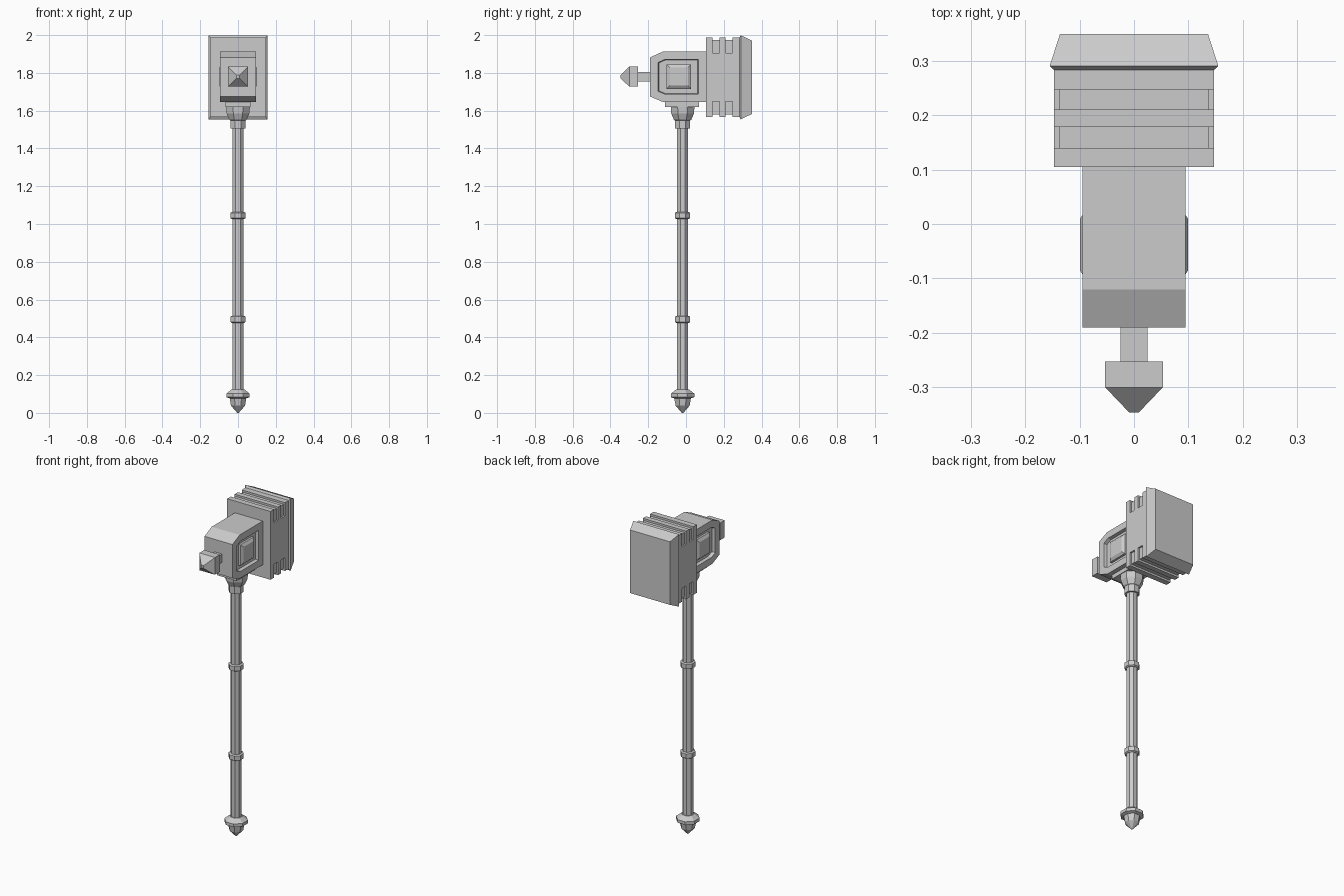
import bpy, bmesh, math
from mathutils import Vector

if "Cube" in bpy.data.objects:
    bpy.data.objects.remove(bpy.data.objects["Cube"])

HY = -0.018          # handle axis in y
HZ = 1.78            # height of the head's centre line


def finish(name, bm):
    bmesh.ops.recalc_face_normals(bm, faces=bm.faces)
    mesh = bpy.data.meshes.new(name)
    bm.to_mesh(mesh)
    bm.free()
    ob = bpy.data.objects.new(name, mesh)
    bpy.context.collection.objects.link(ob)
    return ob


def loft(bm, rings):
    """Skin closed rings of points and cap both ends."""
    loops = [[bm.verts.new(p) for p in r] for r in rings]
    n = len(loops[0])
    for a, b in zip(loops, loops[1:]):
        for i in range(n):
            j = (i + 1) % n
            bm.faces.new((a[i], a[j], b[j], b[i]))
    return bm.faces.new(loops[0]), bm.faces.new(loops[-1])


def rect_y(y, hx, z0, z1):
    return [(-hx, y, z0), (hx, y, z0), (hx, y, z1), (-hx, y, z1)]


def octagon(name, profile):
    """Eight-sided turned part around the handle; profile = (flat radius, z)."""
    bm = bmesh.new()
    k = 1 / math.cos(math.pi / 8)
    angles = [math.pi / 8 + i * math.pi / 4 for i in range(8)]
    loft(bm, [[(r * k * math.cos(a), HY + r * k * math.sin(a), z) for a in angles]
              for r, z in profile])
    return finish(name, bm)


# Handle, pommel, grip bands and collar
octagon("handle", [(0.029, 0.10), (0.029, 1.52)])
octagon("pommel", [(0.004, 0.0), (0.037, 0.038), (0.044, 0.077), (0.062, 0.083),
                   (0.062, 0.102), (0.034, 0.124), (0.028, 0.124)])
for i, z in enumerate((0.495, 1.045)):
    octagon(f"grip_band_{i + 1}", [(0.034, z - 0.018), (0.040, z - 0.014),
                                   (0.040, z + 0.014), (0.034, z + 0.018)])
octagon("collar", [(0.040, 1.505), (0.040, 1.548), (0.046, 1.552),
                   (0.060, 1.585), (0.063, 1.622)])

# Mounting plate under the head
bm = bmesh.new()
loft(bm, [rect_y(-0.11, 0.067, 1.62, 1.65), rect_y(0.07, 0.067, 1.62, 1.65)])
finish("mounting_plate", bm)

# Head block with chamfered nose and recessed side panels
bm = bmesh.new()
side = [(0.107, 1.645), (0.107, 1.914), (-0.12, 1.914),
        (-0.19, 1.882), (-0.19, 1.675), (-0.12, 1.645)]
sides = loft(bm, [[(x, y, z) for y, z in side] for x in (-0.095, 0.095)])
bmesh.ops.recalc_face_normals(bm, faces=bm.faces)
bmesh.ops.inset_individual(bm, faces=sides, thickness=0.042, use_even_offset=True)
bmesh.ops.inset_individual(bm, faces=sides, thickness=0.004, depth=-0.02,
                           use_even_offset=True)
finish("head_block", bm)

# Bevelled studs in the side panels
for s, label in ((-1, "left"), (1, "right")):
    bm = bmesh.new()
    rings = []
    for x, h in ((0.07, 0.064), (0.088, 0.064), (0.099, 0.048)):
        rings.append([(s * x, -0.038 + a * h, HZ + b * h)
                      for a, b in ((-1, -1), (1, -1), (1, 1), (-1, 1))])
    loft(bm, rings)
    finish(f"side_stud_{label}", bm)

# Rear spike: neck, block and pyramid tip
bm = bmesh.new()
loft(bm, [rect_y(y, h, HZ - h, HZ + h) for y, h in
          ((-0.18, 0.025), (-0.253, 0.025), (-0.253, 0.053),
           (-0.30, 0.053), (-0.346, 0.009))])
finish("spike", bm)

# Hammer body with a flared striking face
bm = bmesh.new()
c = 1.7765
loft(bm, [rect_y(y, hx, c - hz, c + hz) for y, hx, hz in
          ((0.105, 0.147, 0.210), (0.283, 0.147, 0.210),
           (0.290, 0.155, 0.2225), (0.349, 0.136, 0.194))])
body = finish("hammer_body", bm)

# Grooves wrapping the top and bottom corners, cut from the body
bm = bmesh.new()
u_shape = [(-0.2, 0.128), (-0.137, 0.128), (-0.137, 0.198), (0.137, 0.198),
           (0.137, 0.128), (0.2, 0.128), (0.2, 0.26), (-0.2, 0.26)]
for y0, y1 in ((0.14, 0.178), (0.21, 0.247)):
    for s in (1, -1):
        loft(bm, [[(x, y, c + s * z) for x, z in u_shape] for y in (y0, y1)])
cutter = finish("groove_cutter", bm)
cut = body.modifiers.new("grooves", "BOOLEAN")
cut.operation, cut.object, cut.solver = "DIFFERENCE", cutter, "EXACT"
bpy.context.view_layer.objects.active = body
bpy.ops.object.modifier_apply(modifier=cut.name)
bpy.data.objects.remove(cutter)
